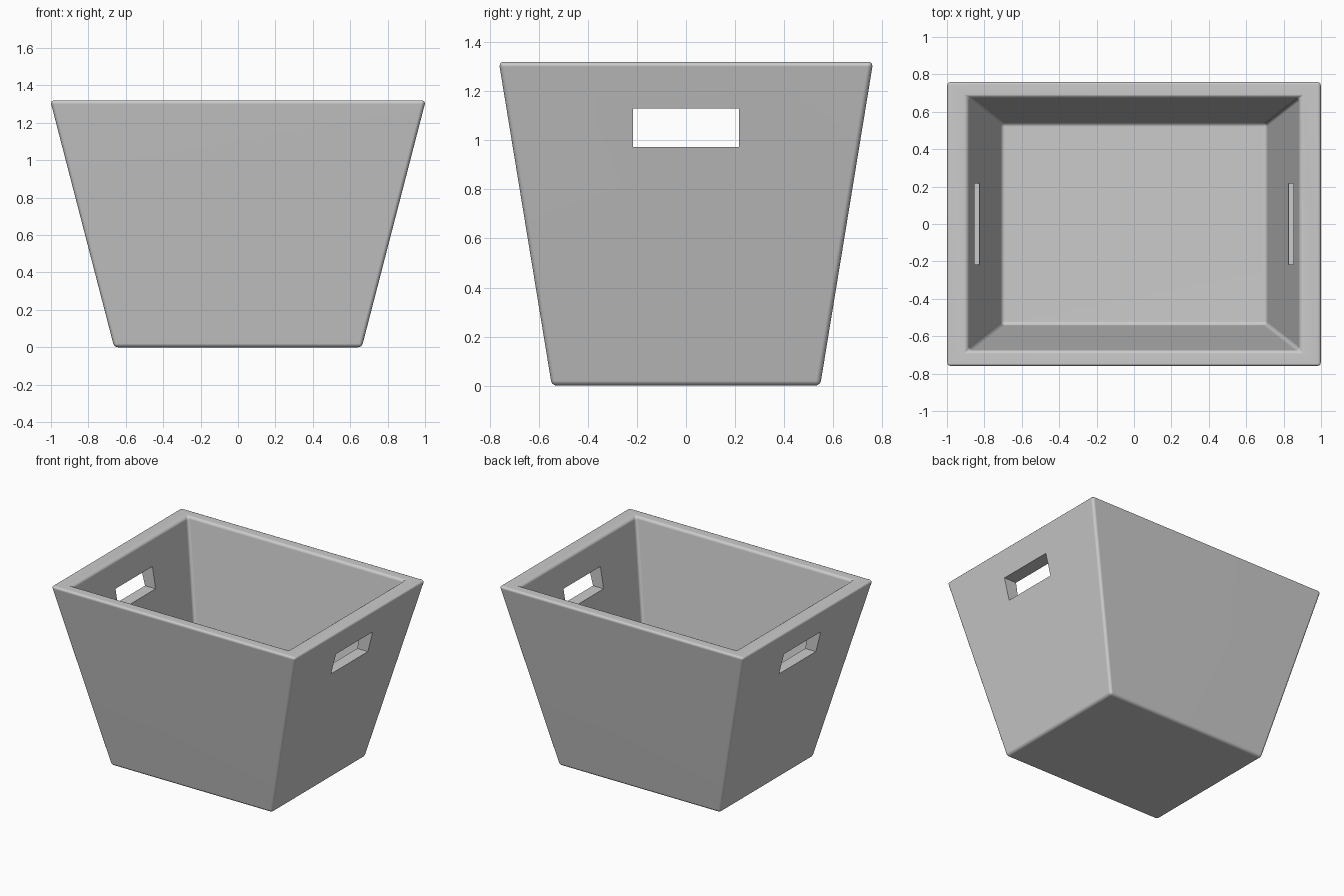
import bpy, bmesh, math

if "Cube" in bpy.data.objects:
    bpy.data.objects.remove(bpy.data.objects["Cube"])

# z, half width x, half depth y of each rectangular ring, outside to inside
RINGS = [(0.0, 0.662, 0.547), (1.32, 1.004, 0.763),
         (1.32, 0.885, 0.676), (0.27, 0.71, 0.54)]


def ring(bm, z, hx, hy):
    return [bm.verts.new((sx * hx, sy * hy, z))
            for sx, sy in ((-1, -1), (1, -1), (1, 1), (-1, 1))]


# Tapered open bin with thick rim
bm = bmesh.new()
loops = [ring(bm, *r) for r in RINGS]
bm.faces.new(loops[0][::-1])
for a, b in zip(loops, loops[1:]):
    for i in range(4):
        j = (i + 1) % 4
        bm.faces.new((a[i], a[j], b[j], b[i]))
bm.faces.new(loops[-1])
bmesh.ops.recalc_face_normals(bm, faces=bm.faces)
mesh = bpy.data.meshes.new("storage_bin")
bm.to_mesh(mesh)
bm.free()
bin_obj = bpy.data.objects.new("storage_bin", mesh)
bpy.context.collection.objects.link(bin_obj)

# Handle cutter running through both side walls
bpy.ops.mesh.primitive_cube_add(size=1, location=(0, 0, 1.051))
cutter = bpy.context.object
cutter.name = "handle_cutter"
cutter.scale = (3, 0.432, 0.158)
cutter.hide_render = True
cutter.hide_set(True)

# Rounded edges, then handle slots
bevel = bin_obj.modifiers.new("rounded_edges", 'BEVEL')
bevel.width = 0.02
bevel.segments = 3
bevel.limit_method = 'ANGLE'
bevel.angle_limit = math.radians(30)
cut = bin_obj.modifiers.new("handle_slots", 'BOOLEAN')
cut.operation = 'DIFFERENCE'
cut.solver = 'EXACT'
cut.object = cutter

bpy.ops.object.select_all(action='DESELECT')
bin_obj.select_set(True)
bpy.context.view_layer.objects.active = bin_obj
for name in ("rounded_edges", "handle_slots"):
    bpy.ops.object.modifier_apply(modifier=name)
bpy.data.objects.remove(cutter)

# Smooth bevels with flat walls
bpy.ops.object.shade_smooth_by_angle(angle=math.radians(45))
weighted = bin_obj.modifiers.new("flat_walls", 'WEIGHTED_NORMAL')
weighted.keep_sharp = True
